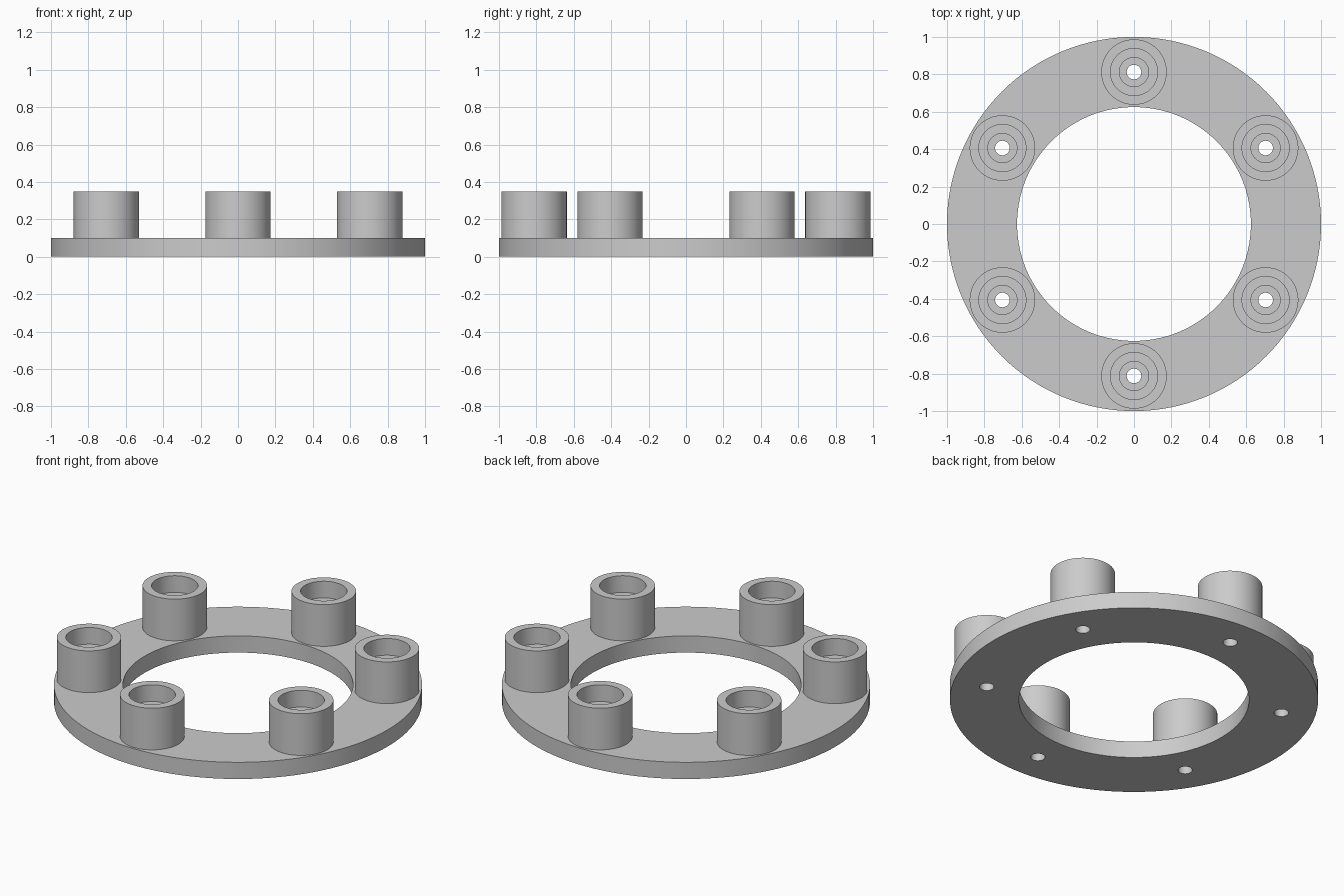
import bpy
import bmesh
from math import cos, sin, radians, tau

cube = bpy.data.objects.get("Cube")
if cube:
    bpy.data.objects.remove(cube, do_unlink=True)

RING_OUTER, RING_INNER, PLATE_TOP = 1.0, 0.625, 0.1
BOLT_CIRCLE, POST_COUNT = 0.8125, 6
POST_R, BORE_R, COUNTERBORE_R, HOLE_R = 0.175, 0.126, 0.078, 0.039
POST_TOP, LEDGE_Z = 0.35, 0.25

grey = bpy.data.materials.new("plain grey")
grey.use_nodes = True
grey.diffuse_color = (0.6, 0.6, 0.6, 1)
grey.node_tree.nodes["Principled BSDF"].inputs["Base Color"].default_value = (0.6, 0.6, 0.6, 1)


def lathe(name, profile, steps, closed=False, location=(0, 0, 0)):
    """Turn a list of (radius, height) points around the vertical axis."""
    bm = bmesh.new()
    rings = [[bm.verts.new((r * cos(tau * i / steps), r * sin(tau * i / steps), z))
              for i in range(steps)] for r, z in profile]
    pairs = list(zip(rings, rings[1:]))
    if closed:
        pairs.append((rings[-1], rings[0]))
    for a, b in pairs:
        for i in range(steps):
            j = (i + 1) % steps
            bm.faces.new((a[i], a[j], b[j], b[i]))
    mesh = bpy.data.meshes.new(name)
    bm.to_mesh(mesh)
    bm.free()
    mesh.materials.append(grey)
    obj = bpy.data.objects.new(name, mesh)
    obj.location = location
    bpy.context.collection.objects.link(obj)
    return obj


def activate(obj):
    bpy.ops.object.select_all(action='DESELECT')
    obj.select_set(True)
    bpy.context.view_layer.objects.active = obj


centres = [(BOLT_CIRCLE * cos(a), BOLT_CIRCLE * sin(a))
           for a in (radians(30) + tau * k / POST_COUNT for k in range(POST_COUNT))]

# Flat ring plate
plate = lathe("ring_plate", [(RING_INNER, 0), (RING_OUTER, 0),
                             (RING_OUTER, PLATE_TOP), (RING_INNER, PLATE_TOP)],
              128, closed=True)

# Screw holes through the plate
bm = bmesh.new()
for x, y in centres:
    made = bmesh.ops.create_cone(bm, cap_ends=True, segments=48, radius1=HOLE_R,
                                 radius2=HOLE_R, depth=0.4)
    bmesh.ops.translate(bm, verts=made["verts"], vec=(x, y, 0))
cutter_mesh = bpy.data.meshes.new("hole_cutter")
bm.to_mesh(cutter_mesh)
bm.free()
cutter_mesh.materials.append(grey)
cutter = bpy.data.objects.new("hole_cutter", cutter_mesh)
cutter.hide_render = True
bpy.context.collection.objects.link(cutter)

drill = plate.modifiers.new("screw holes", 'BOOLEAN')
drill.operation = 'DIFFERENCE'
drill.solver = 'EXACT'
drill.object = cutter
activate(plate)
bpy.ops.object.modifier_apply(modifier=drill.name)
bpy.data.objects.remove(cutter, do_unlink=True)

# Hollow stepped posts standing on the plate
post_profile = [(POST_R, PLATE_TOP), (POST_R, POST_TOP), (BORE_R, POST_TOP),
                (BORE_R, LEDGE_Z), (COUNTERBORE_R, LEDGE_Z), (COUNTERBORE_R, PLATE_TOP)]
parts = [plate]
for k, (x, y) in enumerate(centres):
    parts.append(lathe(f"post_{k + 1}", post_profile, 64, location=(x, y, 0)))

# Smooth round walls, crisp rims
for part in parts:
    activate(part)
    bpy.ops.object.shade_smooth_by_angle(angle=radians(30))
